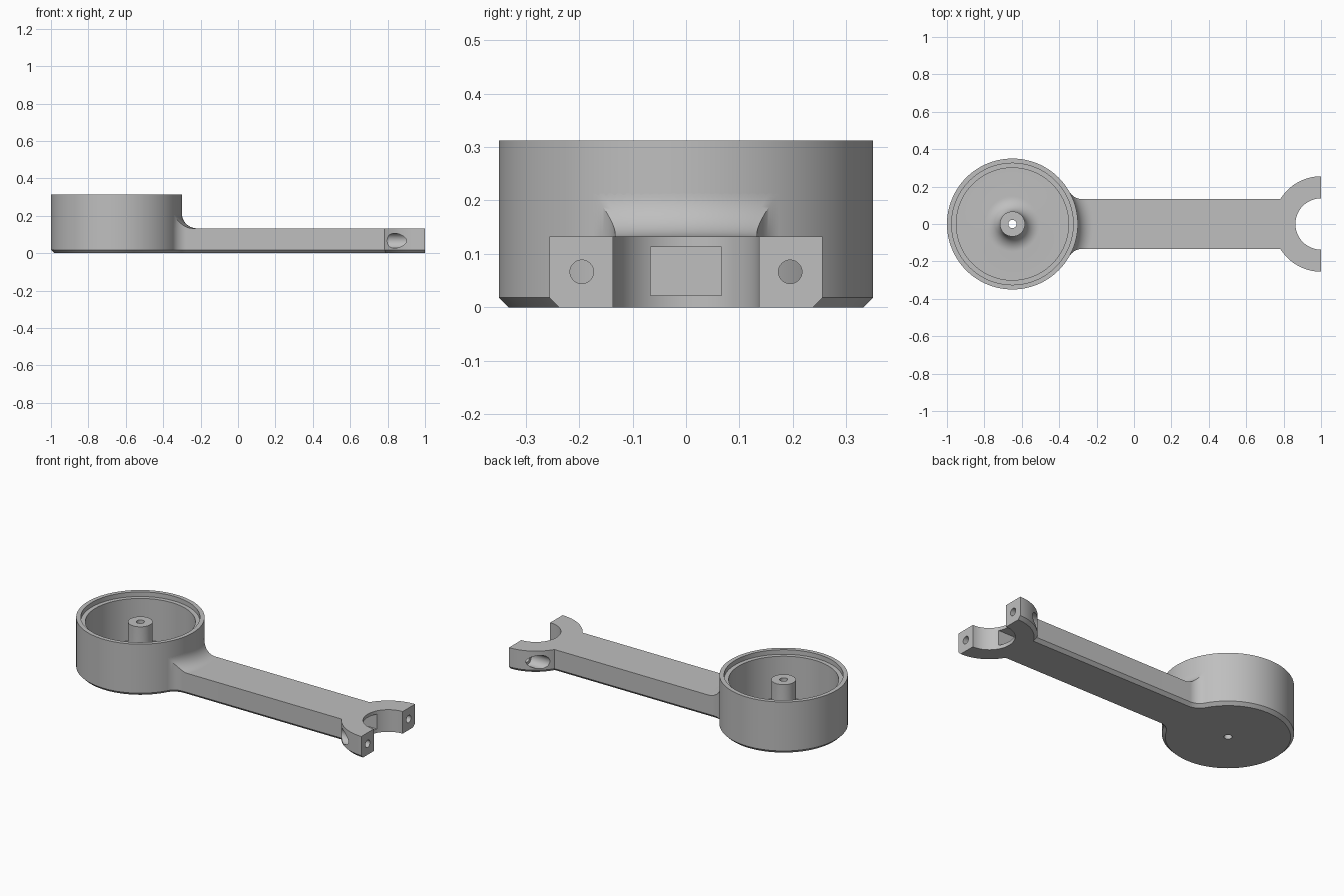
import bpy, bmesh
from math import sin, cos, asin, acos, atan2, sqrt, pi, radians
from mathutils import Matrix

cube = bpy.data.objects.get("Cube")
if cube:
    bpy.data.objects.remove(cube)

GREY = (0.52, 0.52, 0.52, 1)
mat = bpy.data.materials.new("plain grey")
mat.use_nodes = True
mat.diffuse_color = GREY
mat.node_tree.nodes["Principled BSDF"].inputs["Base Color"].default_value = GREY

# Main dimensions
CUP_X, CUP_R, CUP_H = -0.65, 0.35, 0.3125
ARM_W, ARM_H, CHAMFER = 0.133, 0.133, 0.018
FORK_R, FORK_IN = 0.255, 0.137
BLEND = 0.08
BLEND_D = CUP_R + BLEND
BLEND_A = asin((ARM_W + BLEND) / BLEND_D)


def finish(name, bm, smooth=True):
    bmesh.ops.remove_doubles(bm, verts=bm.verts, dist=1e-5)
    bmesh.ops.recalc_face_normals(bm, faces=bm.faces)
    mesh = bpy.data.meshes.new(name)
    bm.to_mesh(mesh)
    bm.free()
    obj = bpy.data.objects.new(name, mesh)
    bpy.context.collection.objects.link(obj)
    mesh.materials.append(mat)
    if smooth:
        shade(obj)
    return obj


def activate(obj):
    bpy.ops.object.select_all(action='DESELECT')
    obj.select_set(True)
    bpy.context.view_layer.objects.active = obj


def shade(obj):
    activate(obj)
    bpy.ops.object.shade_smooth_by_angle(angle=radians(30))


def bridge(bm, rows, closed):
    n = len(rows[0])
    for a, b in zip(rows, rows[1:]):
        for i in range(n if closed else n - 1):
            j = (i + 1) % n
            bm.faces.new((a[i], a[j], b[j], b[i]))


def arc(cx, cy, r, a0, a1, n):
    return [(cx + r * cos(a0 + (a1 - a0) * i / n),
             cy + r * sin(a0 + (a1 - a0) * i / n)) for i in range(n + 1)]


# Cup: one closed revolved profile with rim ledge, floor, post and through hole
FLOOR, LEDGE, POST_R, HOLE_R = 0.033, 0.285, 0.067, 0.022
profile = [(HOLE_R, 0), (CUP_R - CHAMFER, 0), (CUP_R, CHAMFER), (CUP_R, CUP_H),
           (0.325, CUP_H), (0.325, LEDGE), (0.30, LEDGE), (0.30, FLOOR)]
profile += arc(POST_R + BLEND, FLOOR + BLEND, BLEND, -pi / 2, -pi, 10)
profile += [(POST_R, LEDGE), (HOLE_R, LEDGE)]
bm = bmesh.new()
SEG = 128
rings = [[bm.verts.new((CUP_X + r * cos(2 * pi * k / SEG), r * sin(2 * pi * k / SEG), z))
          for k in range(SEG)] for r, z in profile]
bridge(bm, rings + rings[:1], True)
finish("cup", bm)


# Arm and fork: one plan outline, inset at the bottom for the chamfer
def outline(d):
    w, r = ARM_W - d, FORK_R - d
    join = asin(w / r)
    fx, fy = CUP_X + BLEND_D * cos(BLEND_A), BLEND_D * sin(BLEND_A)
    half = arc(fx, fy, BLEND + d, pi + BLEND_A, 1.5 * pi, 12)
    half += arc(1, 0, r, pi - join, pi / 2, 20)
    mirrored = [(x, -y) for x, y in reversed(half)]
    notch = arc(1, 0, FORK_IN, pi / 2, 1.5 * pi, 40)
    hidden_end = arc(CUP_X, 0, 0.32, -BLEND_A, BLEND_A, 12)
    return half + notch + mirrored + hidden_end


bm = bmesh.new()
loops = [[bm.verts.new((x, y, z)) for x, y in outline(d)]
         for d, z in ((CHAMFER, 0), (0, CHAMFER), (0, ARM_H))]
bridge(bm, loops, True)
bm.faces.new(loops[0])
bm.faces.new(loops[-1])
arm = finish("arm_and_fork", bm, False)


# Cutters: cable pocket, screw holes and their counterbores
def cut(obj, bm):
    cutter = finish("cutter", bm, False)
    cutter.hide_render = True
    mod = obj.modifiers.new("cut", 'BOOLEAN')
    mod.operation, mod.solver, mod.object = 'DIFFERENCE', 'EXACT', cutter
    activate(obj)
    bpy.ops.object.modifier_apply(modifier=mod.name)
    bpy.data.objects.remove(cutter)


def rod(x0, x1, y, r):
    bm = bmesh.new()
    place = Matrix.Translation(((x0 + x1) / 2, y, ARM_H / 2)) @ Matrix.Rotation(pi / 2, 4, 'Y')
    bmesh.ops.create_cone(bm, cap_ends=True, segments=40, radius1=r, radius2=r,
                          depth=x1 - x0, matrix=place)
    return bm


bm = bmesh.new()
bmesh.ops.create_cube(bm, size=1, matrix=Matrix.Translation((0.35, 0, ARM_H / 2 + 0.001))
                      @ Matrix.Diagonal((1.2, 0.133, 0.09, 1)))
cut(arm, bm)
for side in (-1, 1):
    cut(arm, rod(0.7, 0.92, side * 0.195, 0.04))
    cut(arm, rod(0.85, 1.1, side * 0.195, HOLE_R))
shade(arm)


# Blend: concave sweep from the arm top up to the cup wall
def half_angle(r):
    tangent = sqrt((BLEND_D * cos(BLEND_A)) ** 2 + ARM_W ** 2)
    if r >= tangent:
        return asin(ARM_W / r)
    c = (r * r + BLEND_D ** 2 - BLEND ** 2) / (2 * r * BLEND_D)
    return BLEND_A - acos(min(1, c))


bm = bmesh.new()
rows = []
curve = arc(BLEND_D, ARM_H + BLEND, BLEND, pi, 1.5 * pi, 20)
for r, z in [(0.33, ARM_H + BLEND)] + curve:
    a = half_angle(max(r, CUP_R))
    pts = [(-a, ARM_H)] + [(a * (i / 10 - 1), z) for i in range(21)] + [(a, ARM_H)]
    rows.append([bm.verts.new((CUP_X + r * cos(t), r * sin(t), h)) for t, h in pts])
bridge(bm, rows, False)
blend = finish("arm_blend", bm)
